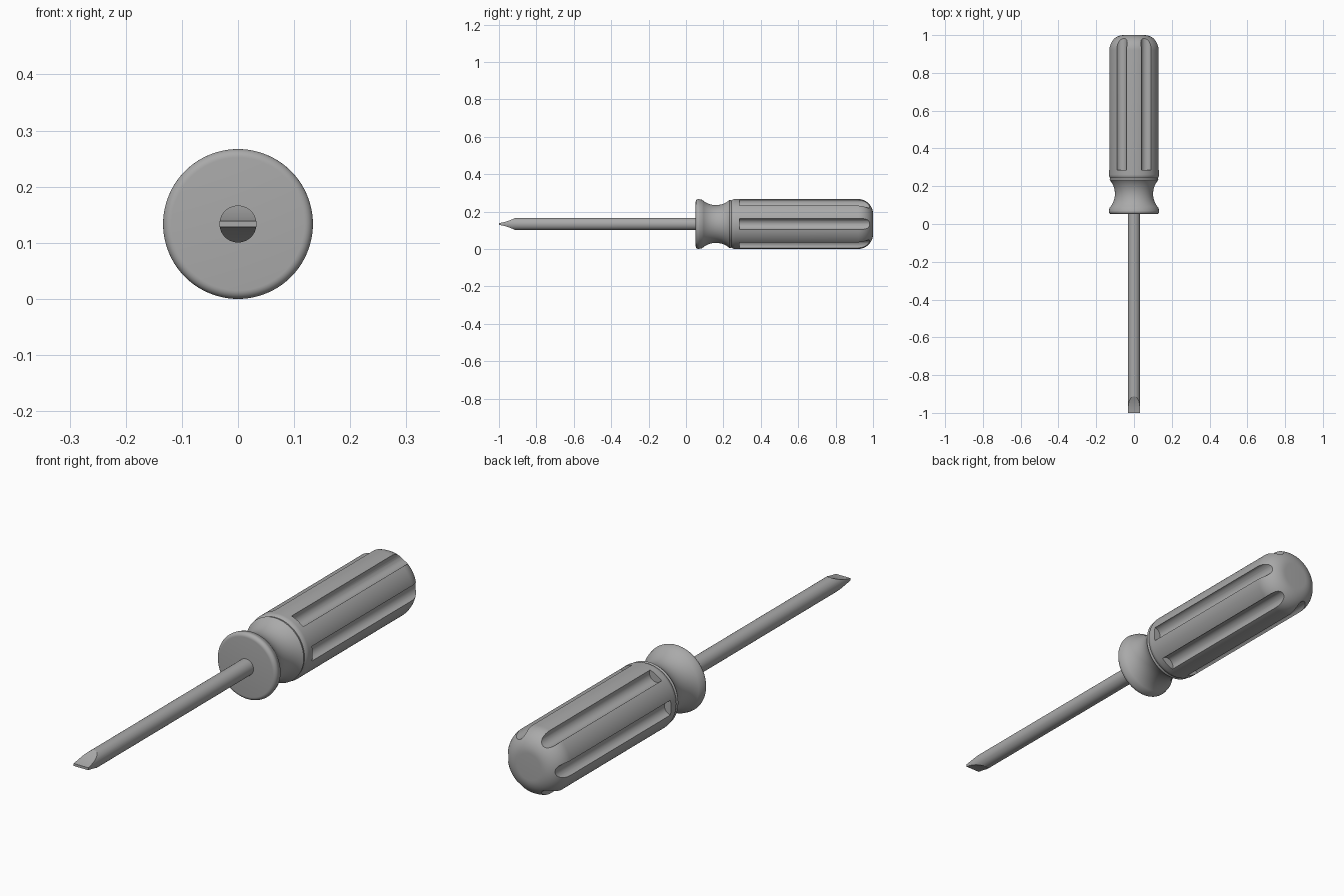
import bpy, bmesh
from math import sin, cos, pi, radians
from mathutils import Matrix, Vector

R = 0.1335        # handle radius, also the height of the long axis
SHAFT_R = 0.033
GROOVE_R = 0.03

cube = bpy.data.objects.get("Cube")
if cube:
    bpy.data.objects.remove(cube, do_unlink=True)

grey = bpy.data.materials.new("plain grey")
grey.use_nodes = True
COLOR = (0.4, 0.4, 0.4, 1)
grey.diffuse_color = COLOR
grey.node_tree.nodes["Principled BSDF"].inputs["Base Color"].default_value = COLOR


def make_object(name, bm):
    bmesh.ops.recalc_face_normals(bm, faces=bm.faces)
    mesh = bpy.data.meshes.new(name)
    bm.to_mesh(mesh)
    bm.free()
    mesh.materials.append(grey)
    ob = bpy.data.objects.new(name, mesh)
    bpy.context.collection.objects.link(ob)
    return ob


def lathe(name, profile, steps):
    """Spin (radius, y) points around the long axis."""
    bm = bmesh.new()
    verts = [bm.verts.new((r, y, R)) for r, y in profile]
    edges = [bm.edges.new(pair) for pair in zip(verts, verts[1:])]
    bmesh.ops.spin(bm, geom=verts + edges, cent=(0, 0, R), axis=(0, 1, 0),
                   angle=2 * pi, steps=steps)
    bmesh.ops.remove_doubles(bm, verts=bm.verts, dist=1e-5)
    return make_object(name, bm)


def arc(cr, cy, radius, start, end, n):
    """Arc in the (radius, y) plane, angles in degrees from the radial axis."""
    angles = [radians(start + (end - start) * i / n) for i in range(n + 1)]
    return [(cr + radius * cos(a), cy + radius * sin(a)) for a in angles]


def prism(bm, outline, offset):
    """Extrude a closed outline of points along an offset."""
    face = bm.faces.new([bm.verts.new(p) for p in outline])
    out = bmesh.ops.extrude_face_region(bm, geom=[face])["geom"]
    bmesh.ops.translate(bm, vec=offset,
                        verts=[v for v in out if isinstance(v, bmesh.types.BMVert)])


def cut(ob, bm):
    cutter = make_object("cutter", bm)
    cutter.hide_render = True
    mod = ob.modifiers.new("cut", "BOOLEAN")
    mod.operation, mod.solver, mod.object = "DIFFERENCE", "EXACT", cutter
    bpy.context.view_layer.objects.active = ob
    bpy.ops.object.modifier_apply(modifier=mod.name)
    bpy.data.objects.remove(cutter, do_unlink=True)


def smooth(ob, angle):
    bpy.ops.object.select_all(action="DESELECT")
    ob.select_set(True)
    bpy.context.view_layer.objects.active = ob
    bpy.ops.object.shade_smooth_by_angle(angle=radians(angle))


# Handle: flared collar, concave neck, long grip with a rounded end
profile = [(0, 0.052)]
profile += arc(R - 0.015, 0.067, 0.015, -90, 25, 8)
profile += arc(0.211, 0.16, 0.11, 222, 138, 16)
profile += arc(R - 0.03, 0.262, 0.03, -40, 0, 6)
profile += arc(R - 0.08, 0.92, 0.08, 0, 90, 14)
profile += [(0, 1.0)]
handle = lathe("handle", profile, 96)

# Six round flutes along the grip
bm = bmesh.new()
for k in range(6):
    a = k * pi / 3
    centre = Vector((R * cos(a), 0.285, R + R * sin(a)))
    ring = [centre + Vector((cos(t), 0, sin(t))) * GROOVE_R
            for t in (a + 2 * pi * i / 32 for i in range(32))]
    prism(bm, ring, (0, 0.9, 0))
cut(handle, bm)
smooth(handle, 32)

# Shaft
shaft = lathe("shaft", [(0, -1), (SHAFT_R, -1), (SHAFT_R, 0.06), (0, 0.06)], 48)

# Hollow-ground flat blade: one curved cutter above and one below
bm = bmesh.new()
for side in (1, -1):
    curve = []
    for i in range(11):
        t = i / 10
        curve.append((-0.1, -1 + 0.09 * t, R + side * (0.005 + 0.012 * t + 0.017 * t * t)))
    outline = [(-0.1, -1.05, R + side * 0.005)] + curve
    outline += [(-0.1, -0.91, R + side * 0.1), (-0.1, -1.05, R + side * 0.1)]
    prism(bm, outline, (0.2, 0, 0))
cut(shaft, bm)
smooth(shaft, 25)
